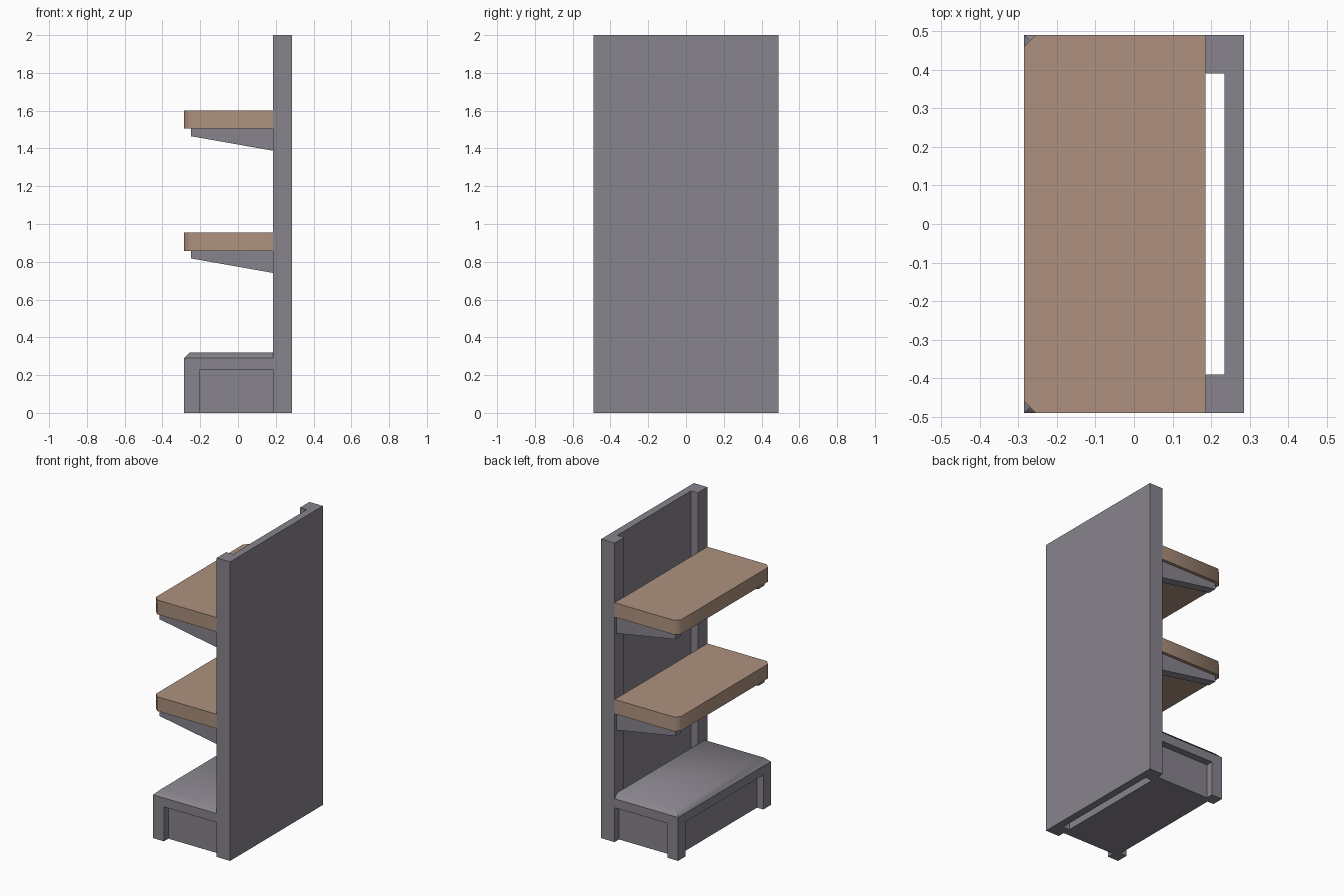
import bpy, bmesh, math

cube = bpy.data.objects.get("Cube")
if cube:
    bpy.data.objects.remove(cube, do_unlink=True)


def material(name, rgb):
    mat = bpy.data.materials.new(name)
    mat.use_nodes = True
    mat.diffuse_color = (*rgb, 1)
    mat.node_tree.nodes["Principled BSDF"].inputs["Base Color"].default_value = (*rgb, 1)
    return mat


GREY = material("grey metal", (0.245, 0.23, 0.265))
WOOD = material("light wood", (0.42, 0.285, 0.21))

FRONT, WALL, BACK = -0.285, 0.185, 0.285   # depth along x
SIDE = 0.49                                # half width along y
CUT = 0.03                                 # chamfer size


def loft(name, rings, mat, smooth_angle=0, hard_z=None):
    """Closed solid through rings of equal point count."""
    bm = bmesh.new()
    loops = [[bm.verts.new(p) for p in ring] for ring in rings]
    bm.faces.new(loops[0])
    bm.faces.new(loops[-1])
    n = len(loops[0])
    for a, b in zip(loops, loops[1:]):
        for i in range(n):
            j = (i + 1) % n
            bm.faces.new((a[i], a[j], b[j], b[i]))
    bmesh.ops.recalc_face_normals(bm, faces=bm.faces)
    for f in bm.faces:
        f.smooth = smooth_angle > 0
    for e in bm.edges:
        on_hard = hard_z is not None and all(abs(v.co.z - hard_z) < 1e-4 for v in e.verts)
        e.smooth = e.calc_face_angle() < math.radians(smooth_angle) and not on_hard
    mesh = bpy.data.meshes.new(name)
    bm.to_mesh(mesh)
    bm.free()
    mesh.materials.append(mat)
    obj = bpy.data.objects.new(name, mesh)
    bpy.context.collection.objects.link(obj)
    return obj


def flat_ring(points, z):
    return [(x, y, z) for x, y in points]


def rect(x0, x1, y0, y1):
    return [(x0, y0), (x1, y0), (x1, y1), (x0, y1)]


def prism(name, points, z0, z1, mat, smooth_angle=0):
    return loft(name, [flat_ring(points, z0), flat_ring(points, z1)], mat, smooth_angle)


# Back panel with two edge posts, open channel between them
inner, groove = 0.39, 0.235
prism("back_panel", [(BACK, -SIDE), (BACK, SIDE), (WALL, SIDE), (WALL, inner),
                     (groove, inner), (groove, -inner), (WALL, -inner), (WALL, -SIDE)],
      0, 2, GREY)

# Base: top slab with chamfered rim, recessed body and two front legs
edge = rect(FRONT, WALL, -SIDE, SIDE)
rim = rect(FRONT + CUT, WALL, -SIDE + CUT, SIDE - CUT)
loft("base_top", [flat_ring(edge, 0.23), flat_ring(edge, 0.29), flat_ring(rim, 0.32)],
     GREY, 50, hard_z=0.29)
RECESS, LEG = 0.047, 0.08
prism("base_body", rect(FRONT + RECESS, WALL, -SIDE + RECESS, SIDE - RECESS), 0, 0.23, GREY)
for s, label in ((1, "back"), (-1, "front")):
    prism(f"base_leg_{label}", rect(FRONT, FRONT + LEG, *sorted((s * SIDE, s * (SIDE - LEG)))),
          0, 0.23, GREY)

# Shelves with cut outer corners, each on two tapered brackets
board = [(WALL, -SIDE), (WALL, SIDE), (FRONT + CUT, SIDE), (FRONT, SIDE - CUT),
         (FRONT, -SIDE + CUT), (FRONT + CUT, -SIDE)]
for level, z in (("lower", 0.858), ("upper", 1.505)):
    prism(f"{level}_shelf", board, z, z + 0.096, WOOD, 50)
    profile = [(WALL, z), (-0.25, z), (-0.25, z - 0.04), (WALL, z - 0.117)]
    for s, label in ((1, "back"), (-1, "front")):
        loft(f"{level}_bracket_{label}",
             [[(x, s * y, h) for x, h in profile] for y in (0.41, 0.47)], GREY)
